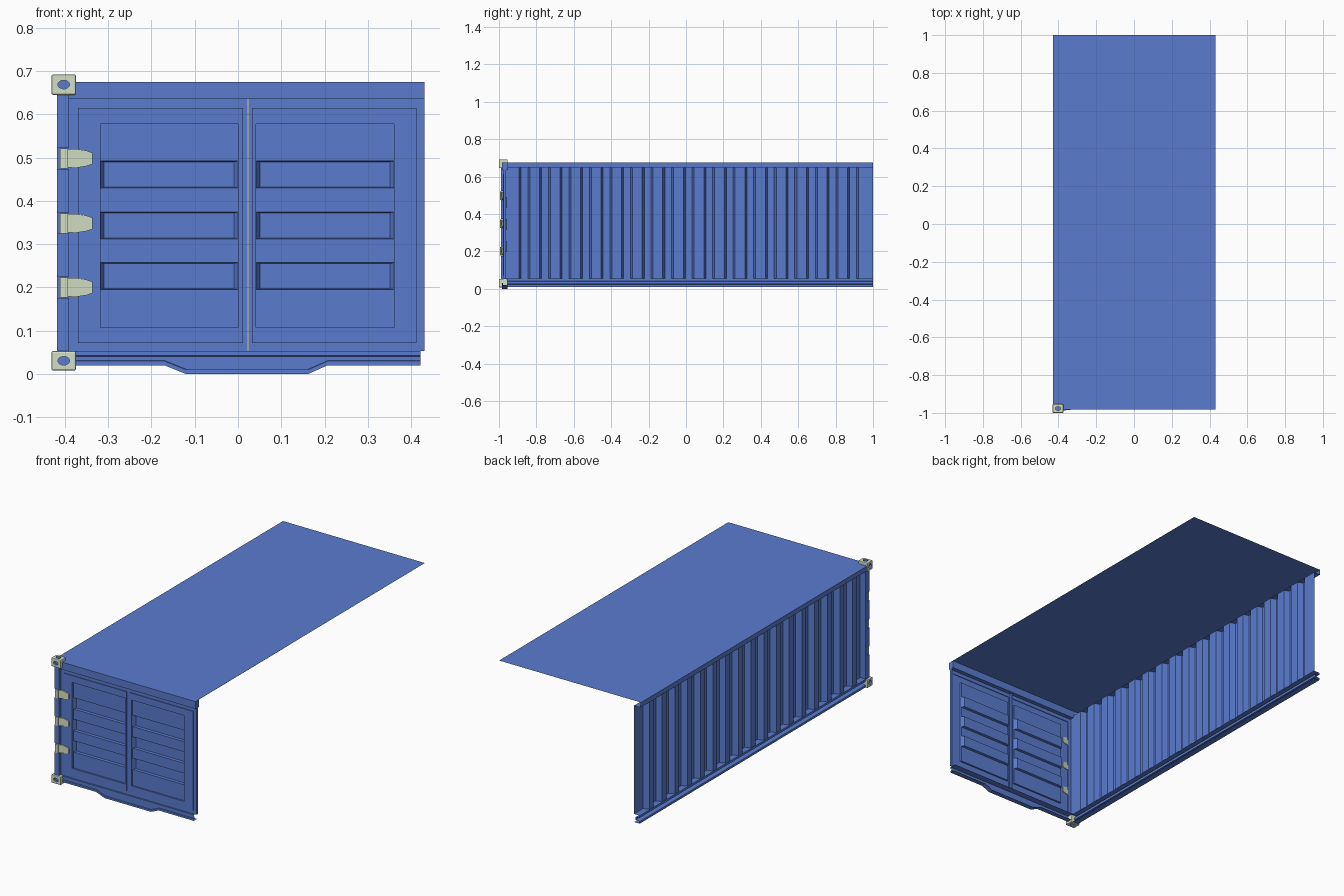
import bpy, bmesh, math
from mathutils import Matrix, Vector

if "Cube" in bpy.data.objects:
    bpy.data.objects.remove(bpy.data.objects["Cube"])


def mat(name, c):
    m = bpy.data.materials.new(name)
    m.diffuse_color = (*c, 1)
    m.use_nodes = True
    m.node_tree.nodes["Principled BSDF"].inputs["Base Color"].default_value = m.diffuse_color
    return m


BLUE = mat("blue_paint", (0.101, 0.201, 0.625))
PALE = mat("pale_metal", (0.65, 0.74, 0.56))


def finish(name, bm, *mats):
    bmesh.ops.remove_doubles(bm, verts=bm.verts, dist=1e-5)
    me = bpy.data.meshes.new(name)
    bm.to_mesh(me)
    bm.free()
    for m in mats:
        me.materials.append(m)
    ob = bpy.data.objects.new(name, me)
    bpy.context.collection.objects.link(ob)
    return ob


def face(bm, pts):
    return bm.faces.new([bm.verts.new(p) for p in pts])


def rect(x0, x1, z0, z1, y):
    return [(x0, y, z0), (x1, y, z0), (x1, y, z1), (x0, y, z1)]


def ring(bm, a, b):
    # frame of four quads between two rectangles
    for i in range(4):
        j = (i + 1) % 4
        face(bm, [a[i], a[j], b[j], b[i]])


def sweep(name, pts, a, b, axis, closed=False):
    # sheet profile swept along x (pts = y,z) or along y (pts = x,z) or z (pts = x,y)
    def P(p, t):
        return {'x': (t, p[0], p[1]), 'y': (p[0], t, p[1]), 'z': (p[0], p[1], t)}[axis]
    bm = bmesh.new()
    n = len(pts)
    for i in range(n if closed else n - 1):
        p, q = pts[i], pts[(i + 1) % n]
        face(bm, [P(p, a), P(q, a), P(q, b), P(p, b)])
    if closed:
        face(bm, [P(p, a) for p in pts])
        face(bm, [P(p, b) for p in pts])
        bmesh.ops.recalc_face_normals(bm, faces=bm.faces)
    return finish(name, bm, BLUE)


# roof sheet
bm = bmesh.new()
face(bm, [(-.428, -.98, .676), (.431, -.98, .676), (.431, 1, .676), (-.428, 1, .676)])
finish("roof", bm, BLUE)

# corrugated side wall, pressed outward between inner flats
pts = [(-.386, -.97)]
for i in range(17):
    y = -.893 + i * .1098
    pts += [(-.386, y), (-.417, y + .011), (-.417, y + .047), (-.386, y + .058)]
pts.append((-.386, 1))
sweep("side_wall", pts[::-1], .055, .648, 'z')

# side rails
sweep("top_side_rail", [(-.386, .648), (-.426, .648), (-.426, .676)], -.975, 1, 'y')
sweep("bottom_side_rail", [(-.385, .055), (-.42, .055), (-.42, .043), (-.395, .04),
                           (-.395, .026), (-.42, .023), (-.42, .011), (-.386, .011)], -.975, 1, 'y')

# front header
sweep("front_header", [(-.983, .635), (-.983, .675), (-.952, .675), (-.952, .635)],
      -.40, .431, 'x', True)

# front sill: channel with a dropped middle
bm = bmesh.new()
xs = [(-.39, .02), (-.17, .02), (-.12, 0), (.162, 0), (.207, .02), (.421, .02)]
for (xa, za), (xb, zb) in zip(xs, xs[1:]):
    def section(x, z):
        return [(x, -.947, .053), (x, -.983, .053), (x, -.983, .043), (x, -.978, .041),
                (x, -.978, z + .011), (x, -.983, z + .010), (x, -.983, z), (x, -.955, z)]
    A, B = section(xa, za), section(xb, zb)
    for i in range(7):
        face(bm, [A[i], A[i + 1], B[i + 1], B[i]])
finish("front_sill", bm, BLUE)

# doors: stepped frame, recessed panel and three pressed ribs
RIBS = [(.195, .257), (.312, .374), (.43, .492)]


def door(name, o, f, p):
    bm = bmesh.new()
    R0 = rect(*o, .053, .635, -.975)
    R1 = rect(*f, .072, .615, -.975)
    R2 = rect(*f, .072, .615, -.979)
    R3 = rect(*p, .108, .578, -.979)
    R4 = rect(*p, .108, .578, -.97)
    for a, b in ((R0, R1), (R1, R2), (R2, R3), (R3, R4)):
        ring(bm, a, b)
    z = .108
    for a, b in RIBS:
        face(bm, rect(*p, z, a, -.97))
        inner = rect(p[0] + .009, p[1] - .009, a + .002, b - .002, -.956)
        ring(bm, rect(*p, a, b, -.97), inner)
        face(bm, inner)
        z = b
    face(bm, rect(*p, z, .578, -.97))
    # return lips along the vertical edges
    for x in o:
        face(bm, [(x, -.975, .053), (x, -.962, .053), (x, -.962, .635), (x, -.975, .635)])
    finish(name, bm, BLUE)


door("left_door", (-.39, .0215), (-.37, .0115), (-.318, 0))
door("right_door", (.0237, .431), (.032, .412), (.042, .36))

# corner post with lip notched at the hinges
sweep("corner_post", [(-.386, -.972), (-.411, -.972), (-.418, -.972), (-.418, -.955), (-.386, -.955)],
      .05, .65, 'z')
HINGES = (.2, .348, .498)
edges = [.05] + [e for h in HINGES for e in (h - .024, h + .024)] + [.65]
for i in range(0, len(edges), 2):
    sweep(f"post_lip_{i // 2 + 1}", [(-.418, -.99), (-.39, -.99), (-.39, -.972), (-.418, -.972)],
          edges[i], edges[i + 1], 'z', True)

# hinges: tapered plates with a knuckle
for k, h in enumerate(HINGES):
    out = [(-.395, -.021), (-.375, -.022), (-.35, -.018), (-.336, -.013)]
    loop = out + [(x, -z) for x, z in reversed(out)]
    bm = bmesh.new()
    f = face(bm, [(x, -.9835 if x > -.38 else -.99, h + z) for x, z in loop])
    ext = bmesh.ops.extrude_face_region(bm, geom=[f])
    bmesh.ops.translate(bm, vec=(0, .008, 0),
                        verts=[v for v in ext['geom'] if isinstance(v, bmesh.types.BMVert)])
    M = Matrix.Translation((-.402, -.984, h)) @ Matrix.Diagonal((.018, .02, .046, 1))
    bmesh.ops.create_cube(bm, size=1, matrix=M)
    bmesh.ops.recalc_face_normals(bm, faces=bm.faces)
    finish(f"hinge_{k + 1}", bm, PALE)


# corner castings: bevelled blocks with oval holes
def casting(name, z0, z1, s):
    c = Vector((-.4025, -.977, (z0 + z1) / 2))
    size = Vector((.057, .046, z1 - z0))
    bm = bmesh.new()
    bmesh.ops.create_cube(bm, size=1, matrix=Matrix.Translation(c) @ Matrix.Diagonal((*size, 1)))
    bmesh.ops.bevel(bm, geom=bm.edges[:], offset=.004, segments=2, profile=.5, affect='EDGES')
    ob = finish(name, bm, PALE, BLUE)
    holes = [(Vector((0, -size.y / 2, 0)), Matrix.Rotation(math.pi / 2, 4, 'X')),
             (Vector((-size.x / 2, 0, 0)), Matrix.Rotation(math.pi / 2, 4, 'Y')),
             (Vector((0, 0, s * size.z / 2)), Matrix.Identity(4))]
    for off, rot in holes:
        b = bmesh.new()
        bmesh.ops.create_cone(b, cap_ends=True, segments=16, radius1=.5, radius2=.5, depth=.024,
                              matrix=Matrix.Translation(c + off) @ rot @
                              Matrix.Diagonal((.027, .02, 1, 1)))
        for f in b.faces:
            f.material_index = 1
        cut = finish("hole_cutter", b, PALE, BLUE)
        cut.hide_render = True
        m = ob.modifiers.new("hole", 'BOOLEAN')
        m.object = cut
        m.operation = 'DIFFERENCE'
        m.solver = 'EXACT'
        bpy.context.view_layer.objects.active = ob
        bpy.ops.object.modifier_apply(modifier=m.name)
        bpy.data.objects.remove(cut)


casting("top_corner_casting", .645, .692, 1)
casting("bottom_corner_casting", .008, .053, -1)
